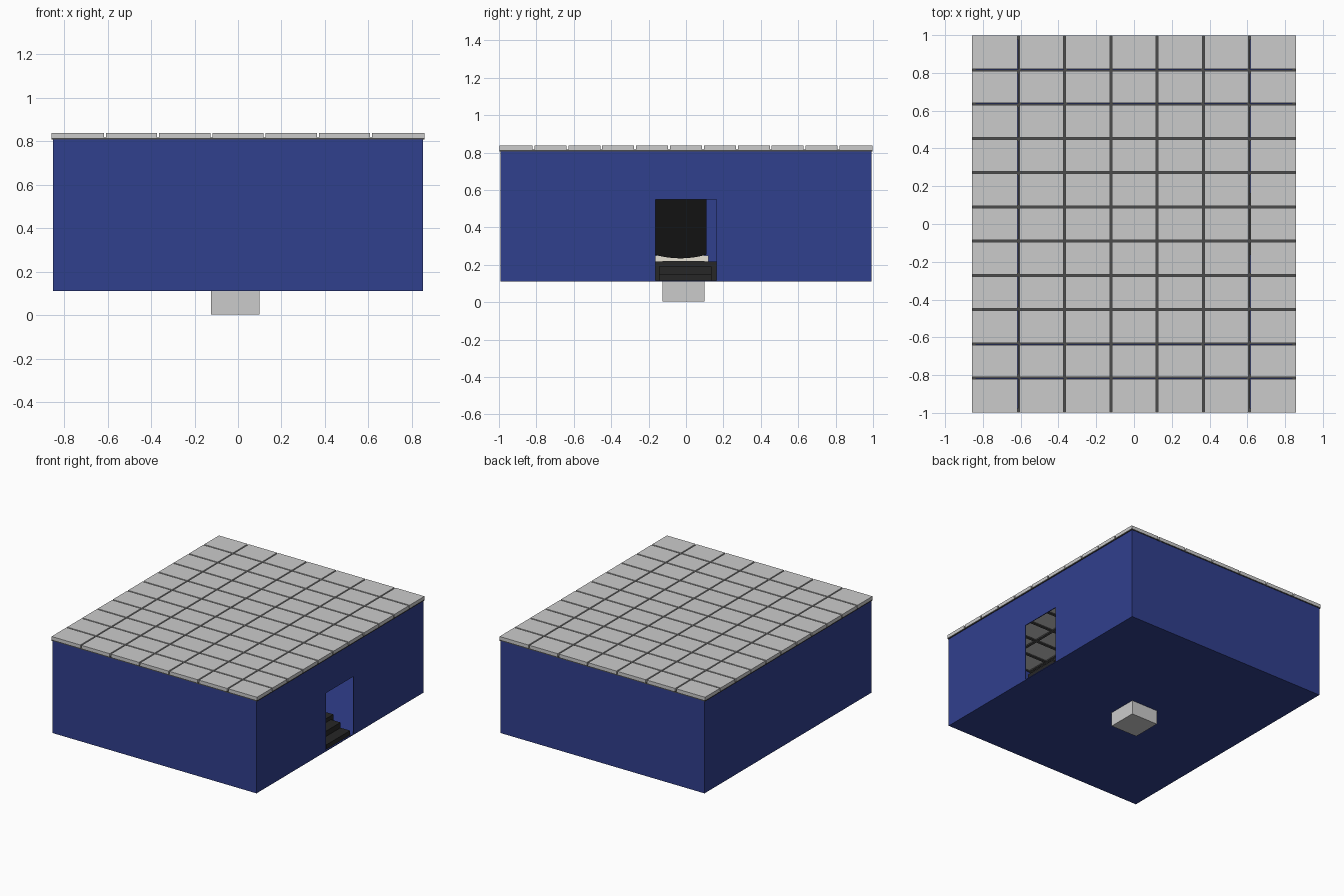
import bpy, bmesh, math

if "Cube" in bpy.data.objects:
    bpy.data.objects.remove(bpy.data.objects["Cube"])


def material(name, r, g, b):
    m = bpy.data.materials.new(name)
    m.diffuse_color = (r, g, b, 1)
    m.use_nodes = True
    m.node_tree.nodes["Principled BSDF"].inputs["Base Color"].default_value = m.diffuse_color
    return m


BLUE = material("blue_paint", 0.03, 0.05, 0.27)
BLACK = material("black", 0.006, 0.006, 0.006)
DARK = material("dark_grey", 0.02, 0.02, 0.02)
CREAM = material("cream", 0.8, 0.76, 0.66)
GRID = material("grid_metal", 0.07, 0.07, 0.07)


def add_box(bm, lo, hi):
    vs = bmesh.ops.create_cube(bm, size=1)["verts"]
    for v in vs:
        for i in range(3):
            v.co[i] = lo[i] if v.co[i] < 0 else hi[i]


def finish(name, bm, mat):
    bmesh.ops.recalc_face_normals(bm, faces=bm.faces)
    me = bpy.data.meshes.new(name)
    bm.to_mesh(me)
    bm.free()
    ob = bpy.data.objects.new(name, me)
    bpy.context.collection.objects.link(ob)
    if mat:
        me.materials.append(mat)
    return ob


def boxes(name, items, mat=None):
    bm = bmesh.new()
    for lo, hi in items:
        add_box(bm, lo, hi)
    return finish(name, bm, mat)


def extrude_yz(name, pts, x0, x1, mat):
    bm = bmesh.new()
    f = bm.faces.new([bm.verts.new((x0, y, z)) for y, z in pts])
    ext = bmesh.ops.extrude_face_region(bm, geom=[f])["geom"]
    bmesh.ops.translate(bm, vec=(x1 - x0, 0, 0),
                        verts=[g for g in ext if isinstance(g, bmesh.types.BMVert)])
    return finish(name, bm, mat)


X, Y, Z0, Z1, T = 0.85, 0.993, 0.11, 0.81, 0.006

# Floor and plain walls
boxes("floor", [((-X, -Y, Z0), (X, Y, Z0 + T))], BLUE)
boxes("front_wall", [((-X, -Y, Z0), (X, -Y + T, Z1))], BLUE)
boxes("back_wall", [((-X, Y - T, Z0), (X, Y, Z1))], BLUE)
boxes("left_wall", [((-X, -Y + T, Z0), (-X + T, Y - T, Z1))], BLUE)

# Right wall with the doorway
D, DZ = 0.163, 0.55
extrude_yz("right_wall", [(-Y, Z0), (-D, Z0), (-D, DZ), (D, DZ), (D, Z0),
                          (Y, Z0), (Y, Z1), (-Y, Z1)], X - T, X, BLUE)

# Ceiling tiles laid on a metal grid
NX, NY, RX, RY = 7, 11, 0.857, 0.997
px, py, gap = 2 * RX / NX, 2 * RY / NY, 0.005
tiles = []
for i in range(NX):
    for j in range(NY):
        x, y = -RX + i * px, -RY + j * py
        tiles.append(((x + gap, y + gap, 0.815), (x + px - gap, y + py - gap, 0.838)))
# outer tiles reach the roof edge
tiles = [tuple(tuple(math.copysign(lim, c) if lim and abs(c) > lim - 0.01 else c
                     for c, lim in zip(p, (RX, RY, 0))) for p in t) for t in tiles]
boxes("ceiling_tiles", tiles)
bars = []
for i in range(NX + 1):
    x = -RX + 0.01 + i * (2 * RX - 0.02) / NX
    bars.append(((x - 0.01, -RY, 0.806), (x + 0.01, RY, 0.816)))
for j in range(NY + 1):
    y = -RY + 0.01 + j * (2 * RY - 0.02) / NY
    bars.append(((-RX, y - 0.01, 0.807), (RX, y + 0.01, 0.815)))
boxes("ceiling_grid", bars, GRID)

# Cube half sunk through the floor
boxes("centre_block", [((-0.125, -0.125, 0.003), (0.098, 0.098, 0.222))])

# Dark steps inside the doorway, leading to a platform
boxes("door_steps", [
    ((0.76, -0.145, Z0 + T), (0.84, 0.135, 0.15)),
    ((0.68, -0.145, Z0 + T), (0.76, 0.135, 0.19)),
    ((0.35, -0.165, Z0 + T), (0.68, 0.165, 0.218))], DARK)

# Black cabinet with bowed underside on a cream base at the far wall
arc = [(-0.03 + 0.14 * t / 6, 0.235 + 0.02 * (t / 6) ** 2) for t in range(-6, 7)]
extrude_yz("cabinet", arc + [(0.11, 0.62), (-0.17, 0.62)], -0.84, -0.72, BLACK)
boxes("cabinet_base", [((-0.84, -0.18, Z0 + T), (-0.76, 0.12, 0.25))], CREAM)
